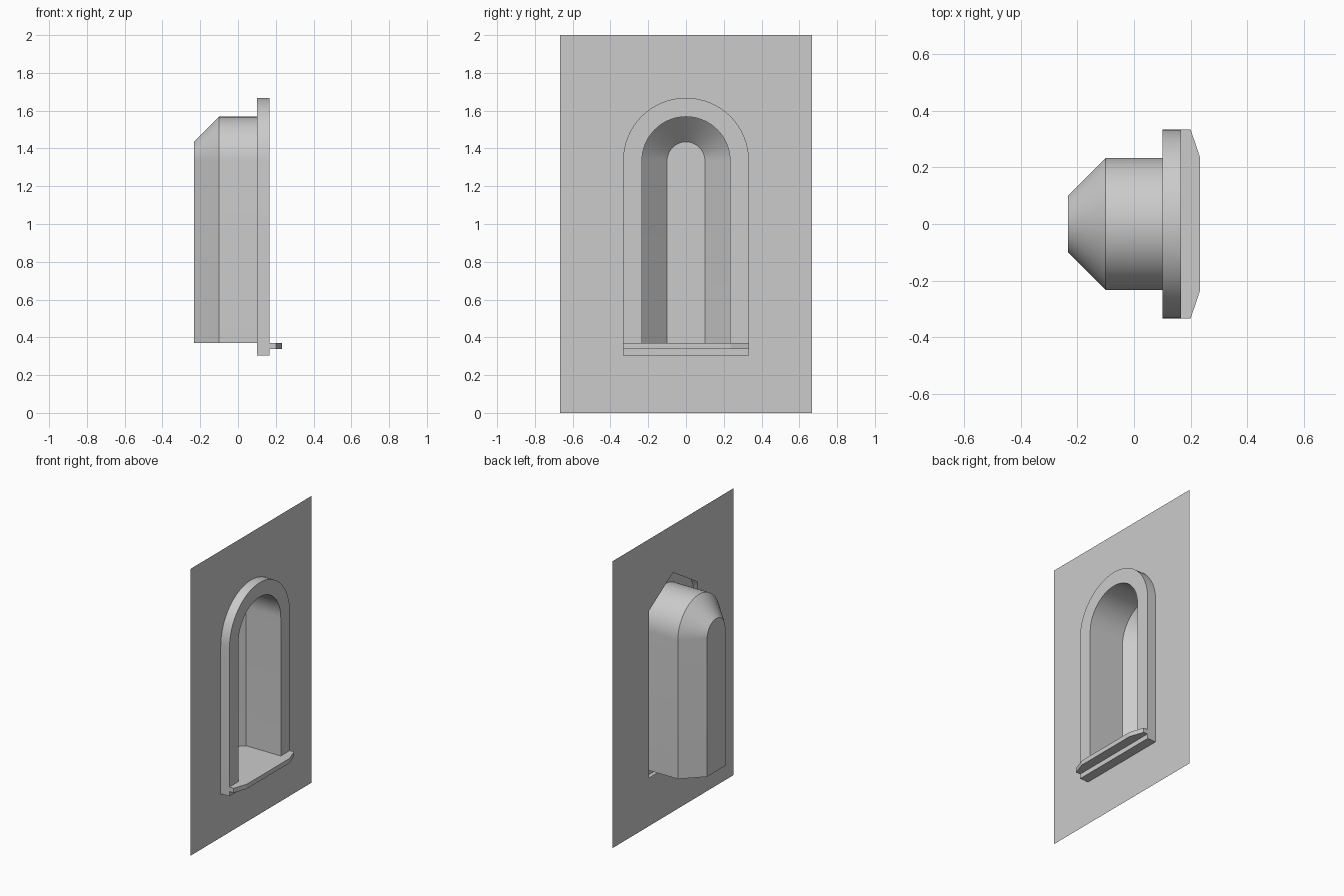
import bpy
import bmesh
from math import cos, sin, pi

if "Cube" in bpy.data.objects:
    bpy.data.objects.remove(bpy.data.objects["Cube"])

WALL_X, FRONT_X = 0.1, 0.1667
FLOOR_Z, SPRING_Z = 0.37, 1.335
SEGMENTS = 32


def arch(x, radius, base):
    """Round-topped outline in the plane at x, counter-clockwise seen from +x."""
    arc = [(x, radius * cos(pi * i / SEGMENTS), SPRING_Z + radius * sin(pi * i / SEGMENTS))
           for i in range(SEGMENTS + 1)]
    return [(x, -radius, base), (x, radius, base)] + arc


def loft(name, rings, cap_start=False, cap_end=False, smooth=False):
    """Join matching closed outlines with quads, optionally closing the ends."""
    bm = bmesh.new()
    loops = [[bm.verts.new(p) for p in ring] for ring in rings]
    for a, b in zip(loops, loops[1:]):
        n = len(a)
        for i in range(n):
            j = (i + 1) % n
            bm.faces.new((a[i], a[j], b[j], b[i]))
    if cap_start:
        bm.faces.new(loops[0][::-1])
    if cap_end:
        bm.faces.new(loops[-1])
    mesh = bpy.data.meshes.new(name)
    bm.to_mesh(mesh)
    bm.free()
    obj = bpy.data.objects.new(name, mesh)
    bpy.context.collection.objects.link(obj)
    if smooth:
        bpy.ops.object.select_all(action='DESELECT')
        obj.select_set(True)
        bpy.context.view_layer.objects.active = obj
        bpy.ops.object.shade_smooth_by_angle()
    return obj


# Thin wall panel with a gabled opening hidden behind the trim
panel = [(-0.667, 0), (0.667, 0), (0.667, 2), (0, 2), (-0.667, 2)]
opening = [(-0.267, 0.338), (0.267, 0.338), (0.267, 1.5), (0, 1.667), (-0.267, 1.5)]
loft("wall", [[(WALL_X, y, z) for y, z in ring] for ring in (panel, opening)])

# Raised arched surround: outer side and front face
loft("arch_trim", [arch(WALL_X, 0.333, 0.305),
                   arch(FRONT_X, 0.333, 0.305),
                   arch(FRONT_X, 0.233, FLOOR_Z)], smooth=True)

# Recess: straight sides, then a splay in to the narrow back panel
loft("niche", [arch(FRONT_X, 0.233, FLOOR_Z),
               arch(-0.1, 0.233, FLOOR_Z),
               arch(-0.233, 0.1, FLOOR_Z)], cap_end=True, smooth=True)

# Sill with clipped front corners
plan = [(FRONT_X, -0.333), (0.2, -0.333), (0.233, -0.235),
        (0.233, 0.235), (0.2, 0.333), (FRONT_X, 0.333)]
loft("sill", [[(x, y, z) for x, y in plan] for z in (0.338, FLOOR_Z)],
     cap_start=True, cap_end=True)
